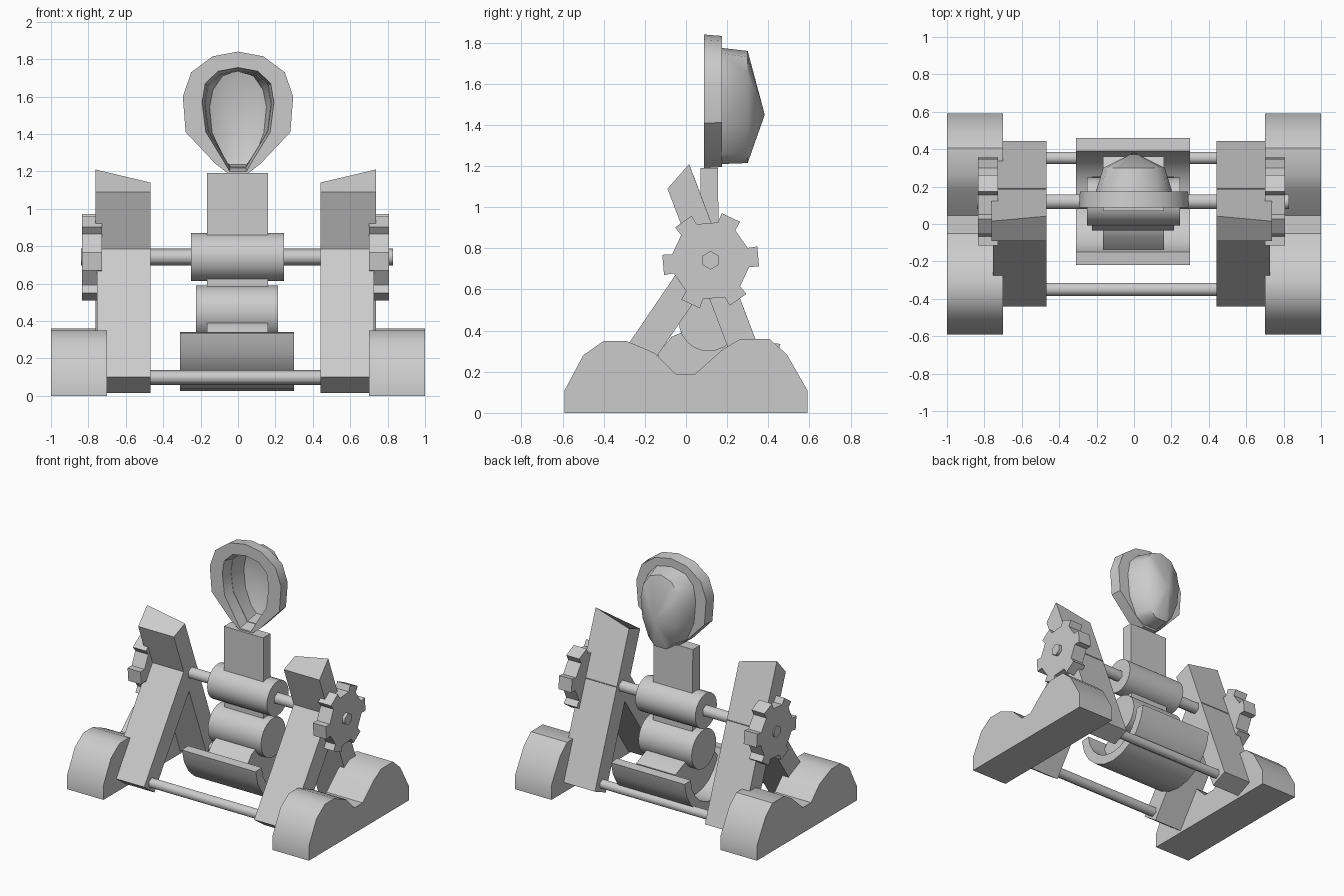
import bpy, bmesh, math
from mathutils import Vector

if "Cube" in bpy.data.objects:
    bpy.data.objects.remove(bpy.data.objects["Cube"])

grey = bpy.data.materials.new("plain grey")
grey.diffuse_color = (0.6, 0.6, 0.6, 1)
grey.use_nodes = True
grey.node_tree.nodes["Principled BSDF"].inputs["Base Color"].default_value = grey.diffuse_color


def finish(name, bm, angle=35):
    bmesh.ops.recalc_face_normals(bm, faces=bm.faces)
    me = bpy.data.meshes.new(name)
    bm.to_mesh(me)
    bm.free()
    me.materials.append(grey)
    ob = bpy.data.objects.new(name, me)
    bpy.context.collection.objects.link(ob)
    bpy.ops.object.select_all(action='DESELECT')
    ob.select_set(True)
    bpy.context.view_layer.objects.active = ob
    bpy.ops.object.shade_smooth_by_angle(angle=math.radians(angle))
    return ob


def loft(bm, loops, cap_start=True, cap_end=True):
    rings = [[bm.verts.new(p) for p in lp] for lp in loops]
    n = len(rings[0])
    for a, b in zip(rings, rings[1:]):
        for i in range(n):
            j = (i + 1) % n
            bm.faces.new((a[i], a[j], b[j], b[i]))
    if cap_start:
        bm.faces.new(rings[0])
    if cap_end:
        bm.faces.new(rings[-1])
    return rings


def slab(name, profile, x0, x1, angle=35, edit=None):
    """Extrude a (y, z) profile along x."""
    bm = bmesh.new()
    loft(bm, [[(x, y, z) for y, z in profile] for x in (x0, x1)])
    if edit:
        edit(bm)
    return finish(name, bm, angle)


def circle(y, z, r, n):
    return [(y + r * math.sin(2 * math.pi * i / n), z + r * math.cos(2 * math.pi * i / n))
            for i in range(n)]


# Side profiles
FOOT = [(-.59, 0), (-.59, .11), (-.5, .28), (-.4, .35), (-.29, .35), (-.15, .29), (-.05, .19),
        (.045, .19), (.18, .31), (.265, .36), (.405, .36), (.49, .285), (.59, .11), (.59, 0)]
POST = [(-.09, 1.09), (.015, 1.21), (.445, .075), (.317, .02)]
FRONT_LEG = [(-.44, .10), (-.32, .015), (.19, .76), (.03, .79)]

# Toothed wheel profile: each tooth is two root and two tip points
gear = []
for k in range(6):
    for off, r in ((-14, .19), (-12, .237), (12, .237), (14, .19)):
        a = math.radians(5 + 60 * k + off)
        gear.append((.12 + r * math.cos(a), .74 + r * math.sin(a)))

# Side frames
SHIFT = -.013
for side, label in ((-1, "left"), (1, "right")):
    slab(label + "_foot", FOOT, side * .7, side * 1.0)
    inner, outer = side * .455 + SHIFT, side * .75 + SHIFT

    def slant_top(bm):
        # lower the inner corner of the post top along its back edge
        for v in bm.verts:
            if v.co.z > 1.2 and abs(v.co.x - inner) < .01:
                v.co.y, v.co.z = .042, 1.14

    slab(label + "_rear_post", POST, inner, outer, edit=slant_top)
    slab(label + "_front_leg", FRONT_LEG, inner, side * .74 + SHIFT)
    slab(label + "_toothed_wheel", gear, side * .713 + SHIFT, side * .82 + SHIFT, 10)

# Cross rods and axle
slab("front_rod", circle(-.35, .098, .039, 6), -.47, .46, 65)
slab("rear_rod", circle(.353, .098, .037, 6), -.48, .46, 65)
slab("axle", circle(.12, .742, .045, 6), -.84, .83, 65)

# Drums and throwing arm
slab("upper_drum", circle(.12, .742, .128, 24), -.25, .245)
slab("lower_drum", circle(.11, .445, .145, 24), -.225, .215)
slab("arm", [(.07, 1.19), (.155, 1.19), (.165, .3), (.075, .3)], -.165, .16)

# Counterweight trough: a half ring with a filled middle
arc = [math.radians(-175 + 170 * i / 10) for i in range(11)]
trough = [(.12 + .34 * math.cos(a), .365 + .34 * math.sin(a)) for a in arc]
trough += [(.12 + .27 * math.cos(a), .365 + .27 * math.sin(a)) for a in reversed(arc)]
slab("trough", trough, -.31, .30)
slab("trough_middle", [(-.16, .26), (-.07, .37), (0, .40), (.2, .40), (.36, .33), (.34, .2),
                       (.25, .09), (0, .09), (-.1, .17)], -.165, .16)

# Scoop: mirrored half outlines in (x, z), from top to neck
OUT = [(0, 1.84), (.135, 1.815), (.25, 1.73), (.295, 1.6), (.28, 1.41), (.12, 1.24), (.055, 1.19)]
INN = [(0, 1.755), (.107, 1.735), (.175, 1.67), (.192, 1.57), (.172, 1.41), (.08, 1.26), (.045, 1.2)]


def outline(half, y, s=1, cz=1.48):
    pts = half + [(-x, z) for x, z in reversed(half[1:])]
    return [(x * s, y, cz + (z - cz) * s) for x, z in pts]


# Rim plate with an open centre
bm = bmesh.new()
loops = [outline(INN, .088), outline(OUT, .088), outline(OUT, .175, .98), outline(INN, .175, .93)]
loft(bm, loops + [loops[0]], False, False)
bmesh.ops.remove_doubles(bm, verts=bm.verts, dist=.0005)
finish("scoop_rim", bm, 35)

# Bowl behind the rim, with an outer and an inner skin
BOWL = [(0, 1.775), (.12, 1.75), (.185, 1.68), (.205, 1.57), (.19, 1.4), (.13, 1.26), (.06, 1.21)]
BACK = [(0, 1.76), (.09, 1.73), (.145, 1.65), (.165, 1.55), (.15, 1.4), (.1, 1.27), (.05, 1.215)]


def dome(bm, rings, tip):
    last = loft(bm, rings, False, False)[-1]
    t = bm.verts.new(tip)
    for i in range(len(last)):
        bm.faces.new((last[i], last[(i + 1) % len(last)], t))


bm = bmesh.new()
dome(bm, [outline(BOWL, .17), outline(BACK, .30)], (0, .383, 1.45))
dome(bm, [outline(BOWL, .17), outline(INN, .17, .92), outline(BACK, .285, .92)], (0, .36, 1.45))
bmesh.ops.remove_doubles(bm, verts=bm.verts, dist=.0005)
finish("scoop_bowl", bm, 50)
